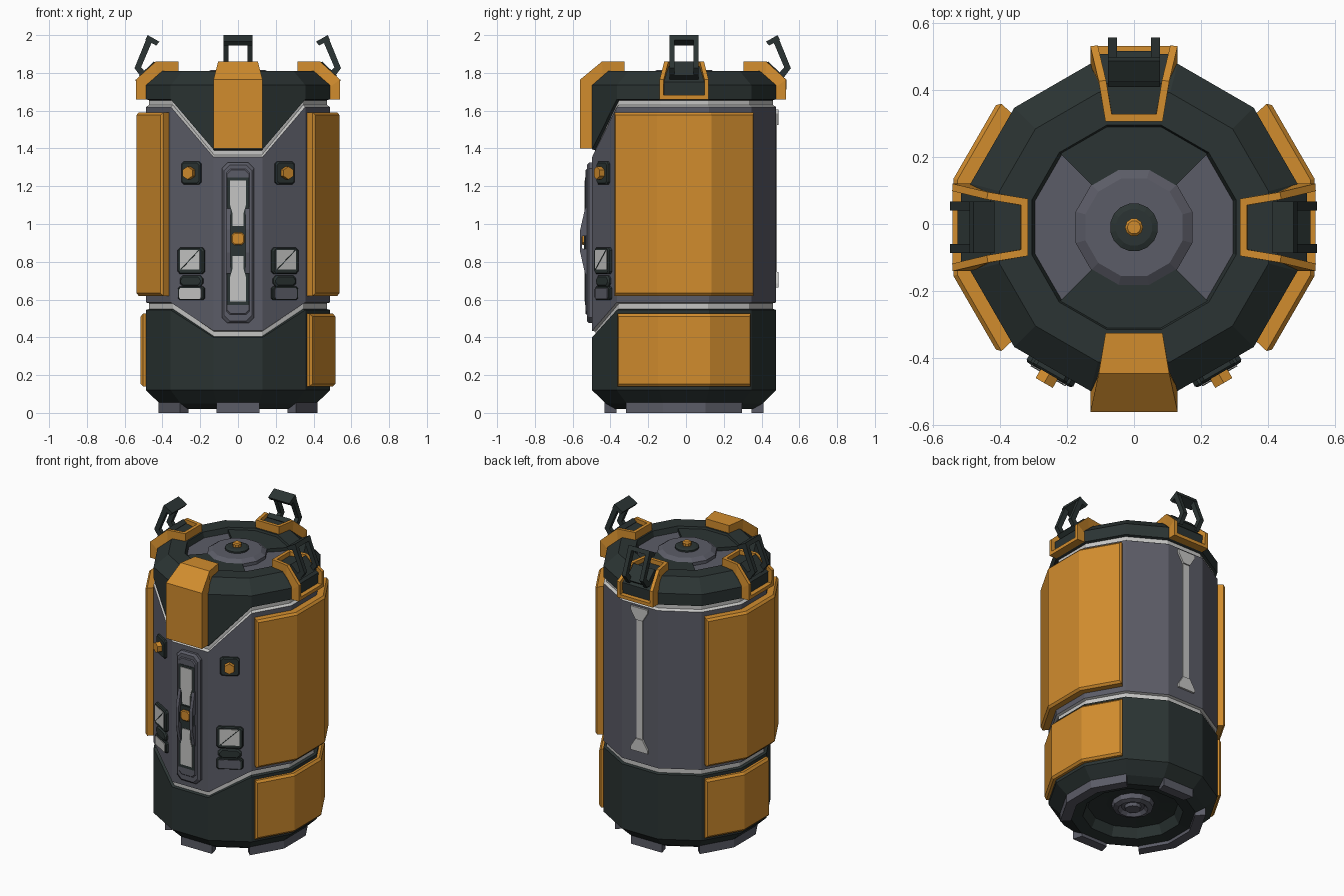
import bpy, bmesh, math
from mathutils import Matrix, Vector

if "Cube" in bpy.data.objects:
    bpy.data.objects.remove(bpy.data.objects["Cube"])

CY = -0.01                     # body axis sits slightly forward
C15 = math.cos(math.radians(15))


def material(name, col):
    m = bpy.data.materials.new(name)
    m.diffuse_color = (*col, 1)
    m.use_nodes = True
    m.node_tree.nodes["Principled BSDF"].inputs["Base Color"].default_value = m.diffuse_color
    return m


DARK = material("dark_green_grey", (0.024, 0.034, 0.033))
GREY = material("steel_grey", (0.105, 0.107, 0.135))
SILVER = material("silver", (0.56, 0.56, 0.55))
ORANGE = material("orange", (0.64, 0.265, 0.027))


def finish(bm, name, mats, angle=0):
    """Local frame: outward is -y; angle 0 = front, 90 = right, 180 = back."""
    bmesh.ops.recalc_face_normals(bm, faces=bm.faces[:])
    me = bpy.data.meshes.new(name)
    bm.to_mesh(me)
    bm.free()
    for m in mats:
        me.materials.append(m)
    ob = bpy.data.objects.new(name, me)
    ob.matrix_world = Matrix.Translation((0, CY, 0)) @ Matrix.Rotation(math.radians(angle), 4, 'Z')
    bpy.context.collection.objects.link(ob)
    return ob


def loft(bm, loops, cap0=True, cap1=True, idx=None):
    rows = [[bm.verts.new(p) for p in lp] for lp in loops]
    n = len(rows[0])
    for i, (a, b) in enumerate(zip(rows, rows[1:])):
        for k in range(n):
            f = bm.faces.new((a[k], a[(k + 1) % n], b[(k + 1) % n], b[k]))
            f.material_index = idx[i] if idx else 0
    if cap0:
        bm.faces.new(rows[0]).material_index = idx[0] if idx else 0
    if cap1:
        bm.faces.new(rows[-1]).material_index = idx[-1] if idx else 0
    return rows


def polar(r, deg, z):
    a = math.radians(deg)
    return Vector((r * math.sin(a), -r * math.cos(a), z))


def lathe(name, rings, mats, idx=None, sides=12, caps=(True, True)):
    """rings: (radius, z) or (radius, z, z of the two front vertices)"""
    bm = bmesh.new()
    st = 360 / sides
    loops = []
    for rg in rings:
        loops.append([polar(rg[0], st * (k - 0.5), rg[-1] if k in (0, 1) else rg[1])
                      for k in range(sides)])
    loft(bm, loops, caps[0], caps[1], idx)
    return finish(bm, name, mats)


def rect(u0, u1, z0, z1, c=0.0):
    if c == 0:
        return [(u0, z0), (u1, z0), (u1, z1), (u0, z1)]
    return [(u0 + c, z0), (u1 - c, z0), (u1, z0 + c), (u1, z1 - c),
            (u1 - c, z1), (u0 + c, z1), (u0, z1 - c), (u0, z0 + c)]


def plate(name, pts, r0, r1, mat, angle=0, ch=0.0):
    """Outline (u, z) pushed outward from r0 to r1, optional chamfer."""
    bm = bmesh.new()
    cu = sum(p[0] for p in pts) / len(pts)
    cz = sum(p[1] for p in pts) / len(pts)
    loops = [[(u, -r0, z) for u, z in pts], [(u, -(r1 - ch), z) for u, z in pts]]
    if ch:
        loops.append([(u - math.copysign(ch, u - cu), -r1, z - math.copysign(ch, z - cz))
                      for u, z in pts])
    loft(bm, loops)
    return finish(bm, name, [mat], angle)


def prism(name, prof, u0, u1, mat, angle=0, dr=0.0):
    """Side profile (r, z) extruded sideways."""
    bm = bmesh.new()
    loft(bm, [[(u, -(r + dr), z) for r, z in prof] for u in (u0, u1)])
    return finish(bm, name, [mat], angle)


def arc_block(name, angle, half, ro, ri, z0, z1, mat):
    bm = bmesh.new()
    angs = range(-half, half + 1, 30)
    loops = [[polar(ro, a, z0), polar(ro, a, z1), polar(ri, a, z1), polar(ri, a, z0)] for a in angs]
    loft(bm, loops)
    return finish(bm, name, [mat], angle)


def armour(name, angle, angs, z0, z1, ap):
    """Faceted side panel following the body, with a chamfered border."""
    bm = bmesh.new()

    def loop(a, ins):
        out = []
        for k, d in enumerate(angs):
            s = ins if k == 0 else -ins if k == len(angs) - 1 else 0
            d2 = d + math.degrees(s / a)
            off = d2 - 30 * round(d2 / 30) if abs(abs(d2) % 30 - 15) > 0.01 else 15
            out.append((a / math.cos(math.radians(off)), d2))
        return ([polar(r, d, z0 + ins) for r, d in out] +
                [polar(r, d, z1 - ins) for r, d in reversed(out)])
    rows = loft(bm, [loop(0.47, 0), loop(ap - 0.012, 0), loop(ap, 0.014)], False, False)
    t, n = rows[-1], len(angs)
    for k in range(n - 1):
        bm.faces.new((t[k], t[k + 1], t[2 * n - 2 - k], t[2 * n - 1 - k]))
    return finish(bm, name, [ORANGE], angle)


def clamp(name, angle, zlow, r, framed):
    """Wedge-shaped bracket over the lid edge; framed ones have a dark recess."""
    bm = bmesh.new()
    outer = [(0.315, 1.86, 0.085), (0.435, 1.86, 0.105), (r, 1.765, 0.13), (r, zlow, 0.13)]
    inner = [(0.315, 1.79), (0.43, 1.77), (0.48, 1.72), (0.48, zlow)]
    loops = [[(-w, -a, z), (w, -a, z), (w, -b, y), (-w, -b, y)]
             for (a, z, w), (b, y) in zip(outer, inner)]
    rows = loft(bm, loops)
    bmesh.ops.recalc_face_normals(bm, faces=bm.faces[:])
    if framed:
        tops = [f for f in bm.faces
                if any(all(v in (*p[:2], *q[:2]) for v in f.verts) for p, q in zip(rows, rows[1:]))]
        for f in tops:
            f.material_index = 1
        rim = bmesh.ops.inset_region(bm, faces=tops, thickness=0.022, use_even_offset=True)
        for f in rim["faces"]:
            f.material_index = 0
        wall = bmesh.ops.inset_region(bm, faces=tops, thickness=0.001, depth=-0.028)
        for f in wall["faces"]:
            f.material_index = 0
    return finish(bm, name, [ORANGE, DARK], angle)


# Main twelve-sided body: base, silver grooves, grey drum, dark lid
D, G, S = 0, 1, 2
lathe("canister_body",
      [(.16, .10), (.27, .09), (.30, .03), (.375, .02), (.43, .05), (.504, .12), (.504, .545, .40),
       (.487, .55, .405), (.487, .58, .43), (.504, .585, .435), (.504, 1.62, 1.355),
       (.487, 1.63, 1.365), (.487, 1.655, 1.39), (.504, 1.66, 1.395), (.504, 1.735),
       (.415, 1.81), (.315, 1.81), (.305, 1.775), (.15, 1.775)],
      [DARK, GREY, SILVER], [D] * 7 + [S, S, G, S, S, D, D, D, D, D, G])

# Lid centre: dark bridges, stepped hub, knob
for a in (0, 180):
    arc_block("lid_bridge", a, 45, 0.31, 0.15, 1.77, 1.797, DARK)
lathe("lid_hub", [(.18, 1.77), (.18, 1.795), (.15, 1.815)], [GREY])
lathe("lid_hub_cap", [(.072, 1.81), (.072, 1.825), (.055, 1.832)], [DARK], sides=16)
lathe("lid_knob", [(.027, 1.83), (.027, 1.85), (.02, 1.857)], [ORANGE], sides=10)

# Underside: feet and hub
for a, half in ((0, 15), (90, 45), (180, 15), (270, 45)):
    arc_block("foot", a, half, 0.435, 0.37, 0.0, 0.075, GREY)
lathe("base_hub", [(.13, .11), (.12, .07), (.09, .06), (.07, .08), (.05, .08), (.045, .06)], [GREY])

# Orange side armour
full = (-43, -15, 15, 43)
for a, lab in ((90, "right"), (270, "left")):
    armour("upper_panel_" + lab, a, full, 0.62, 1.59, 0.538)
armour("lower_panel_right", 90, full, 0.14, 0.525, 0.515)
armour("lower_panel_left", 270, (-43, -15, 14), 0.14, 0.525, 0.515)

# Lid clamps and carrying handles
clamp("front_clamp", 0, 1.40, 0.55, False)
leg = [(.50, 1.765), (.545, 1.825), (.48, 1.985), (.448, 1.975), (.51, 1.83), (.475, 1.79)]
bar = [(.413, 1.965), (.475, 2.0), (.487, 1.975), (.43, 1.945)]
seat = [(.42, 1.84), (.50, 1.765), (.525, 1.785), (.445, 1.86)]
for a, lab, dr in ((90, "right", 0), (180, "back", .02), (270, "left", .003)):
    clamp("clamp_" + lab, a, 1.66, 0.54, True)
    for s in (-1, 1):
        prism("handle_leg_" + lab, leg, s * 0.05, s * 0.077, DARK, a, dr)
    prism("handle_bar_" + lab, bar, -0.077, 0.077, DARK, a, dr)
    prism("handle_seat_" + lab, seat, -0.077, 0.077, DARK, a)

# Front latch: backing plate, dark slot, silver strips, arched rails, bolt
plate("latch_plate", rect(-.085, .085, .475, 1.325, .03), .47, .515, GREY, 0, .012)
plate("latch_step", rect(-.062, .062, .52, 1.29, .02), .51, .521, GREY, 0, .005)
plate("latch_slot", rect(-.057, .057, .57, 1.245), .51, .524, DARK)
for s in (-1, 1):
    pts = [(-.028, .08), (.028, .08), (.03, .15), (.042, .19), (.042, .32),
           (-.042, .32), (-.042, .19), (-.03, .15)]
    plate("latch_strip", [(u, .91 + s * z) for u, z in pts], .515, .528, SILVER)
    prism("latch_rail", [(.51, 1.1), (.525, 1.08), (.55, .97), (.55, .85), (.525, .74), (.51, .72),
                         (.51, .865), (.54, .87), (.54, .935), (.51, .94)],
          s * .04, s * .06, GREY)
plate("latch_block", rect(-.042, .042, .86, .98), .515, .53, DARK)
plate("latch_bolt", rect(-.034, .034, .888, .956, .014), .52, .542, ORANGE, 0, .005)

# Front side facets: bolt indicators and small displays
hexagon = [(.034 * math.sin(math.radians(60 * k)), 1.27 + .034 * math.cos(math.radians(60 * k)))
           for k in range(6)]
for a, button in ((-30, SILVER), (30, GREY)):
    plate("indicator_plate", rect(-.058, .058, 1.21, 1.33, .012), .47, .505, DARK, a, .006)
    plate("indicator_bolt", hexagon, .50, .535, ORANGE, a)
    plate("display_frame", rect(-.08, .08, .735, .875, .014), .47, .507, DARK, a, .006)
    plate("display_screen", rect(-.06, .06, .758, .862), .50, .510, SILVER, a)
    plate("display_line", [(-.06, .758), (-.053, .758), (.06, .862), (.053, .862)],
          .505, .512, DARK, a)
    plate("display_neck", rect(-.07, .07, .668, .728, .018), .47, .503, DARK, a, .008)
    plate("button_frame", rect(-.08, .08, .597, .67, .012), .47, .503, DARK, a, .004)
    plate("button", rect(-.066, .066, .604, .66, .006), .49, .508, button, a)

# Back spine: thin silver bar with flared ends
plate("back_spine_bar", rect(-.022, .022, .74, 1.53), .47, .491, SILVER, 180)
for s in (-1, 1):
    plate("back_spine_end", [(u, 1.135 + s * z) for u, z in
                             ((-.025, .39), (.025, .39), (.062, .45), (.062, .472),
                              (-.062, .472), (-.062, .45))], .47, .499, SILVER, 180)
